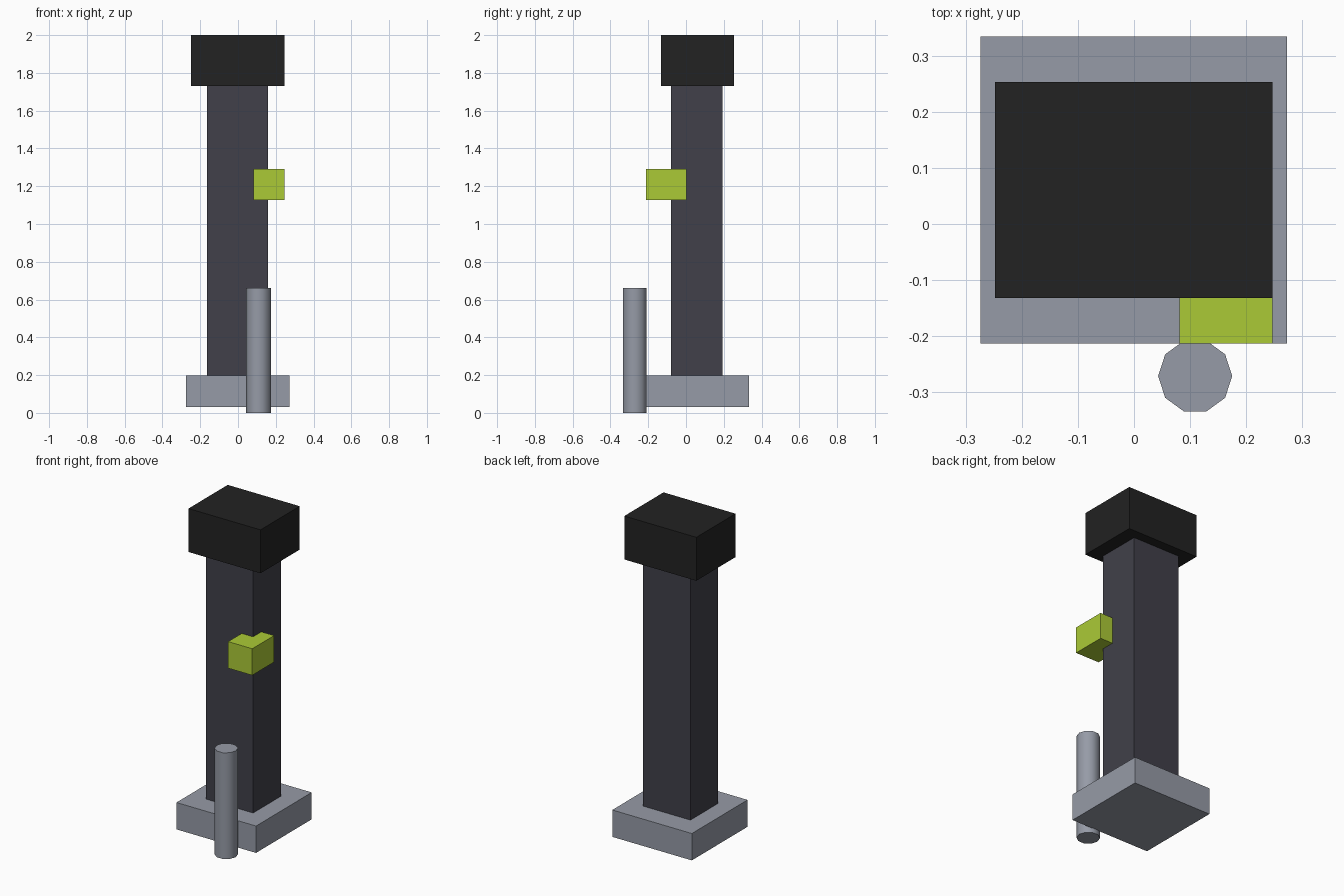
import bpy
import math
from mathutils import Vector

if "Cube" in bpy.data.objects:
    bpy.data.objects.remove(bpy.data.objects["Cube"], do_unlink=True)


def make_material(name, rgb):
    mat = bpy.data.materials.new(name)
    mat.use_nodes = True
    color = (*rgb, 1.0)
    mat.diffuse_color = color
    mat.node_tree.nodes["Principled BSDF"].inputs["Base Color"].default_value = color
    return mat


def finish(name, mat):
    obj = bpy.context.object
    obj.name = obj.data.name = name
    obj.data.materials.append(mat)
    bpy.ops.object.transform_apply(location=False, rotation=True, scale=True)
    return obj


def box(name, low, high, mat):
    low, high = Vector(low), Vector(high)
    bpy.ops.mesh.primitive_cube_add(size=1, location=(low + high) / 2)
    bpy.context.object.scale = high - low
    return finish(name, mat)


steel = make_material("steel grey", (0.305, 0.328, 0.385))
slate = make_material("dark slate", (0.052, 0.051, 0.068))
black = make_material("soft black", (0.016, 0.016, 0.016))
lime = make_material("lime green", (0.41, 0.59, 0.037))

# Column: base slab, square post and overhanging cap
box("base", (-0.274, -0.213, 0.03), (0.273, 0.334, 0.197), steel)
box("post", (-0.165, -0.08, 0.197), (0.16, 0.192, 1.73), slate)
box("cap", (-0.248, -0.132, 1.73), (0.247, 0.253, 2.0), black)

# Block wrapped around the front left corner of the post
box("corner_block", (0.081, -0.213, 1.127), (0.247, 0.002, 1.292), lime)

# Ten-sided pipe standing against the front of the base
pipe_height = 0.66
bpy.ops.mesh.primitive_cylinder_add(
    vertices=10, radius=0.066, depth=pipe_height,
    location=(0.109, -0.271, pipe_height / 2), rotation=(0, 0, math.pi / 2))
finish("front_pipe", steel)
bpy.ops.object.shade_smooth_by_angle(angle=math.radians(40))
